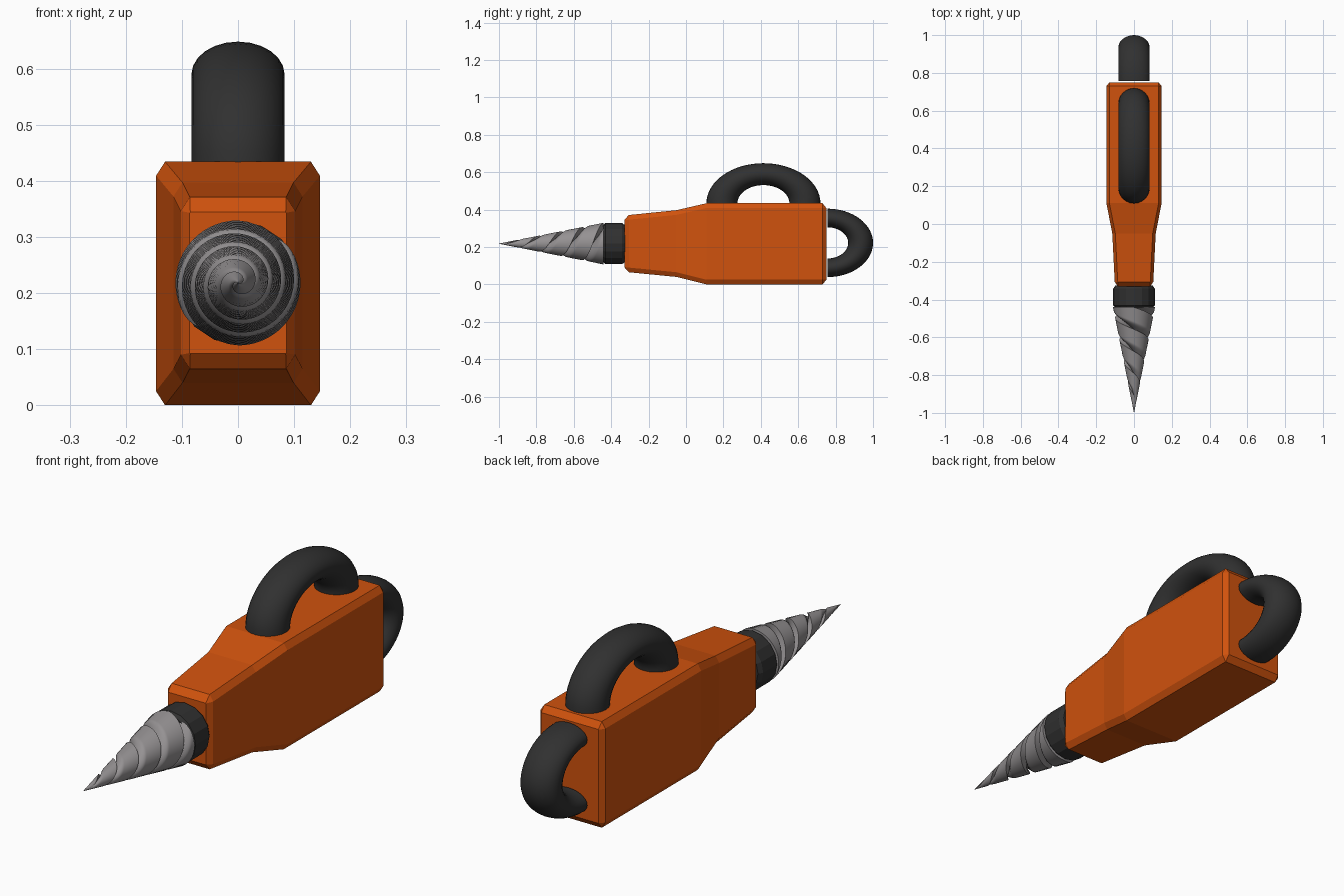
import bpy, bmesh, math

if "Cube" in bpy.data.objects:
    bpy.data.objects.remove(bpy.data.objects["Cube"])

def material(name, rgb):
    m = bpy.data.materials.new(name)
    m.diffuse_color = (*rgb, 1)
    m.use_nodes = True
    m.node_tree.nodes["Principled BSDF"].inputs["Base Color"].default_value = m.diffuse_color
    return m

ORANGE = material("orange", (0.63, 0.085, 0.004))
BLACK = material("black rubber", (0.03, 0.03, 0.03))
STEEL = material("steel", (0.30, 0.285, 0.29))
AXIS_Z = 0.218

def loft(name, rings, mat, smooth=None):
    """Skin a list of equal-length closed rings and cap both ends."""
    bm = bmesh.new()
    loops = [[bm.verts.new(p) for p in ring] for ring in rings]
    n = len(loops[0])
    for a, b in zip(loops, loops[1:]):
        for i in range(n):
            j = (i + 1) % n
            bm.faces.new((a[i], a[j], b[j], b[i]))
    bm.faces.new(loops[0])
    bm.faces.new(loops[-1])
    bmesh.ops.recalc_face_normals(bm, faces=bm.faces)
    me = bpy.data.meshes.new(name)
    bm.to_mesh(me)
    bm.free()
    me.materials.append(mat)
    ob = bpy.data.objects.new(name, me)
    bpy.context.collection.objects.link(ob)
    if smooth:
        bpy.ops.object.select_all(action='DESELECT')
        ob.select_set(True)
        bpy.context.view_layer.objects.active = ob
        bpy.ops.object.shade_smooth_by_angle(angle=math.radians(smooth))
    return ob

# Body: chamfered box that tapers toward the front
def box_ring(y, hx, z0, z1, cx=0.016, cz=0.025):
    right = [(hx - cx, z0), (hx, z0 + cz), (hx, z1 - cz), (hx - cx, z1)]
    outline = right + [(-x, z) for x, z in reversed(right)]
    return [(x, y, z) for x, z in outline]

loft("body", [
    box_ring(-0.33, 0.086, 0.092, 0.344, 0.001, 0.001),
    box_ring(-0.306, 0.102, 0.065, 0.371),
    box_ring(-0.05, 0.115, 0.040, 0.397),
    box_ring(0.11, 0.146, 0.0, 0.434),
    box_ring(0.73, 0.146, 0.0, 0.434),
    box_ring(0.75, 0.130, 0.025, 0.409, 0.001, 0.001),
], ORANGE)

# Collar behind the bit
def circle(y, r, n=16):
    return [(r * math.sin(math.tau * i / n), y, AXIS_Z + r * math.cos(math.tau * i / n))
            for i in range(n)]

loft("collar", [circle(-0.443, 0.098), circle(-0.431, 0.11),
                circle(-0.342, 0.11), circle(-0.325, 0.098)], BLACK)

# Drill bit: two-flute notched section, twisted and tapered to a point
def flute_radius(phi):
    return 0.55 + 0.45 * math.sin(min(phi / math.radians(60), 1) * math.pi / 2)

def bit_ring(t, turns=2.4, n=28):
    y, r, twist = -0.44 - 0.56 * t, 0.111 * (1 - t) + 0.0005, math.tau * turns * t
    pts = []
    for start in (0, math.pi):
        for i in range(n):
            phi = math.pi * i / (n - 1) * 0.995
            a, s = start + phi + twist, r * flute_radius(phi)
            pts.append((s * math.sin(a), y, AXIS_Z + s * math.cos(a)))
    return pts

loft("drill_bit", [bit_ring(i / 90) for i in range(91)], STEEL, 40)

# Handles: half rings, stretched along their two axes
def handle(name, place, major=0.222, minor=0.083, steps=32, n=24):
    rings = []
    for k in range(steps + 1):
        a = math.pi * k / steps
        ring = []
        for i in range(n):
            b = math.tau * i / n
            d = major + minor * math.cos(b)
            ring.append(place(minor * math.sin(b), d * math.cos(a), d * math.sin(a)))
        rings.append(ring)
    loft(name, rings, BLACK, 40)

handle("top_handle", lambda x, u, v: (x, 0.414 + u, 0.433 + 0.705 * v))
handle("rear_handle", lambda x, u, v: (x, 0.756 + 0.8 * v, 0.222 + 0.6 * u))
